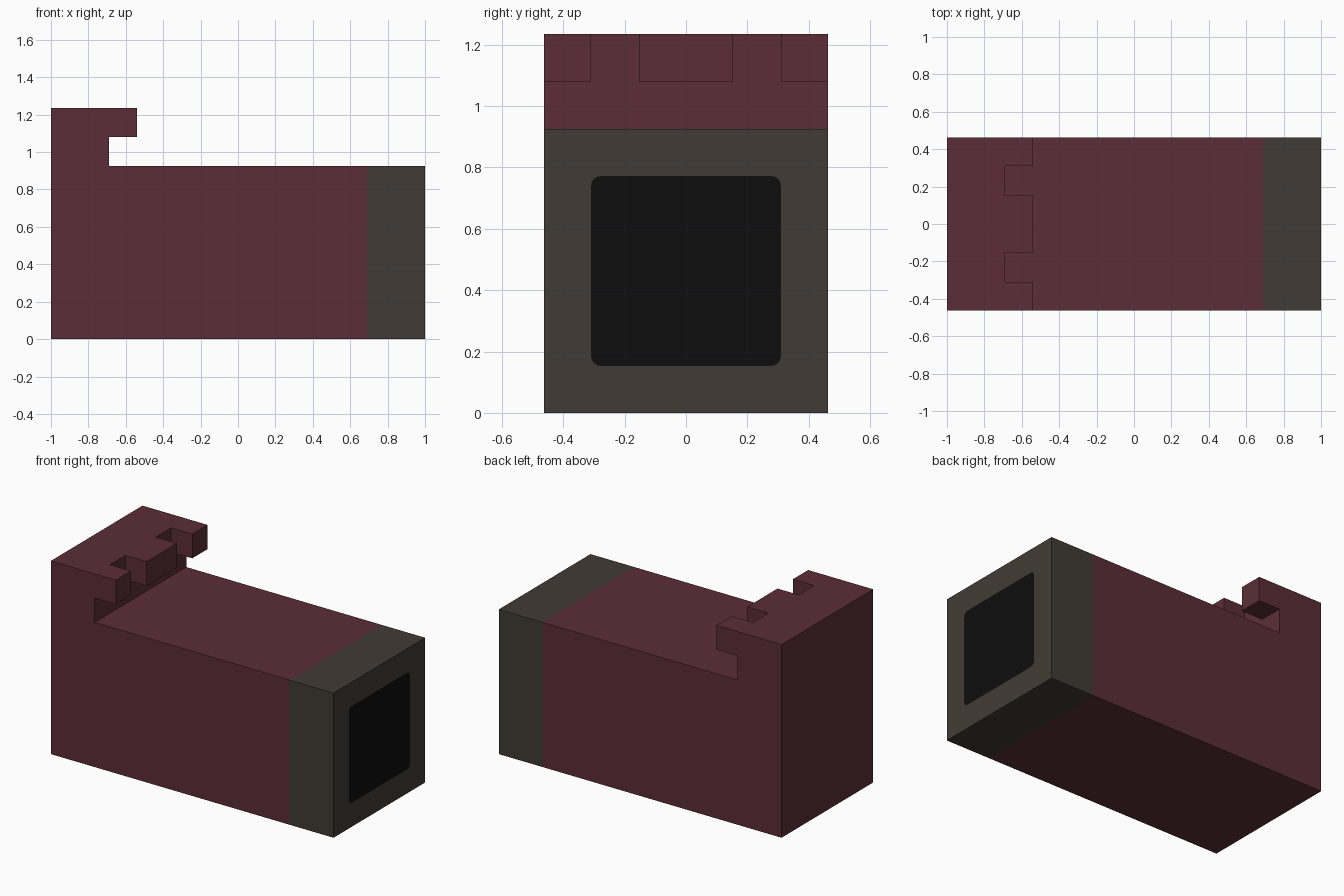
import bpy, bmesh, math

cube = bpy.data.objects.get("Cube")
if cube:
    bpy.data.objects.remove(cube, do_unlink=True)

HALF_Y = 0.463      # half width of the block
TOP = 0.925         # top of the main block
LIP_Z = 1.08        # underside of the hooked lip
CREST = 1.235       # top of the raised back
SEAM = 0.69         # where the nose cap begins
WALL, LIP = -0.69, -0.54


def material(name, rgb):
    m = bpy.data.materials.new(name)
    m.use_nodes = True
    m.diffuse_color = (*rgb, 1)
    bsdf = next(n for n in m.node_tree.nodes if n.type == 'BSDF_PRINCIPLED')
    bsdf.inputs["Base Color"].default_value = (*rgb, 1)
    bsdf.inputs["Roughness"].default_value = 0.8
    return m


def finish(name, bm, mats):
    bmesh.ops.recalc_face_normals(bm, faces=bm.faces[:])
    mesh = bpy.data.meshes.new(name)
    bm.to_mesh(mesh)
    bm.free()
    for m in mats:
        mesh.materials.append(m)
    ob = bpy.data.objects.new(name, mesh)
    bpy.context.scene.collection.objects.link(ob)
    return ob


def side_prism(name, profile, y0, y1, mats):
    """Extrude an x-z profile along y."""
    bm = bmesh.new()
    face = bm.faces.new([bm.verts.new((x, y0, z)) for x, z in profile])
    out = bmesh.ops.extrude_face_region(bm, geom=[face])
    moved = [v for v in out["geom"] if isinstance(v, bmesh.types.BMVert)]
    bmesh.ops.translate(bm, verts=moved, vec=(0, y1 - y0, 0))
    return finish(name, bm, mats)


maroon = material("dark maroon", (0.104, 0.027, 0.038))
grey = material("warm dark grey", (0.053, 0.044, 0.035))
black = material("near black", (0.004, 0.004, 0.004))

# Main body with the raised, overhanging back
body = side_prism("body", [(-1, 0), (SEAM, 0), (SEAM, TOP), (WALL, TOP),
                           (WALL, LIP_Z), (LIP, LIP_Z), (LIP, CREST), (-1, CREST)],
                  -HALF_Y, HALF_Y, [maroon])

# Two square notches cut through the lip
for side in (-1, 1):
    y0, y1 = sorted((side * 0.153, side * 0.309))
    cutter = side_prism("notch_cutter", [(WALL, 1.0), (-0.4, 1.0), (-0.4, 1.4), (WALL, 1.4)],
                        y0, y1, [maroon])
    cutter.hide_render = True
    mod = body.modifiers.new("notch", 'BOOLEAN')
    mod.operation, mod.solver, mod.object = 'DIFFERENCE', 'EXACT', cutter
    bpy.context.view_layer.objects.active = body
    bpy.ops.object.modifier_apply(modifier=mod.name)
    bpy.data.objects.remove(cutter, do_unlink=True)

# Nose cap: four walls, then an end face with a rounded window cut into it
bm = bmesh.new()
corners = [(-HALF_Y, 0), (HALF_Y, 0), (HALF_Y, TOP), (-HALF_Y, TOP)]
back = [bm.verts.new((SEAM, y, z)) for y, z in corners]
front = [bm.verts.new((1, y, z)) for y, z in corners]
for i in range(4):
    j = (i + 1) % 4
    bm.faces.new((back[i], back[j], front[j], front[i]))

half, radius, mid_z, steps = 0.309, 0.03, TOP / 2, 4
ring = []
for k, (sy, sz) in enumerate(((1, 1), (-1, 1), (-1, -1), (1, -1))):
    for s in range(steps + 1):
        a = math.radians(90 * (k + s / steps))
        ring.append(bm.verts.new((1, sy * (half - radius) + radius * math.cos(a),
                                  mid_z + sz * (half - radius) + radius * math.sin(a))))
inner = [bm.edges.new((ring[i], ring[(i + 1) % len(ring)])) for i in range(len(ring))]
outer = [bm.edges.get((front[i], front[(i + 1) % 4])) for i in range(4)]
bmesh.ops.triangle_fill(bm, edges=inner + outer, use_beauty=True, normal=(1, 0, 0))

# Window face, replacing any fill that landed inside the ring
ring_set = set(ring)
bmesh.ops.delete(bm, geom=[f for f in bm.faces if set(f.verts) <= ring_set],
                 context='FACES_ONLY')
loose = [e for e in bm.edges if not e.link_faces]
bmesh.ops.delete(bm, geom=loose, context='EDGES')
window = bm.faces.new(ring)
window.material_index = 1
finish("nose_cap", bm, [grey, black])
